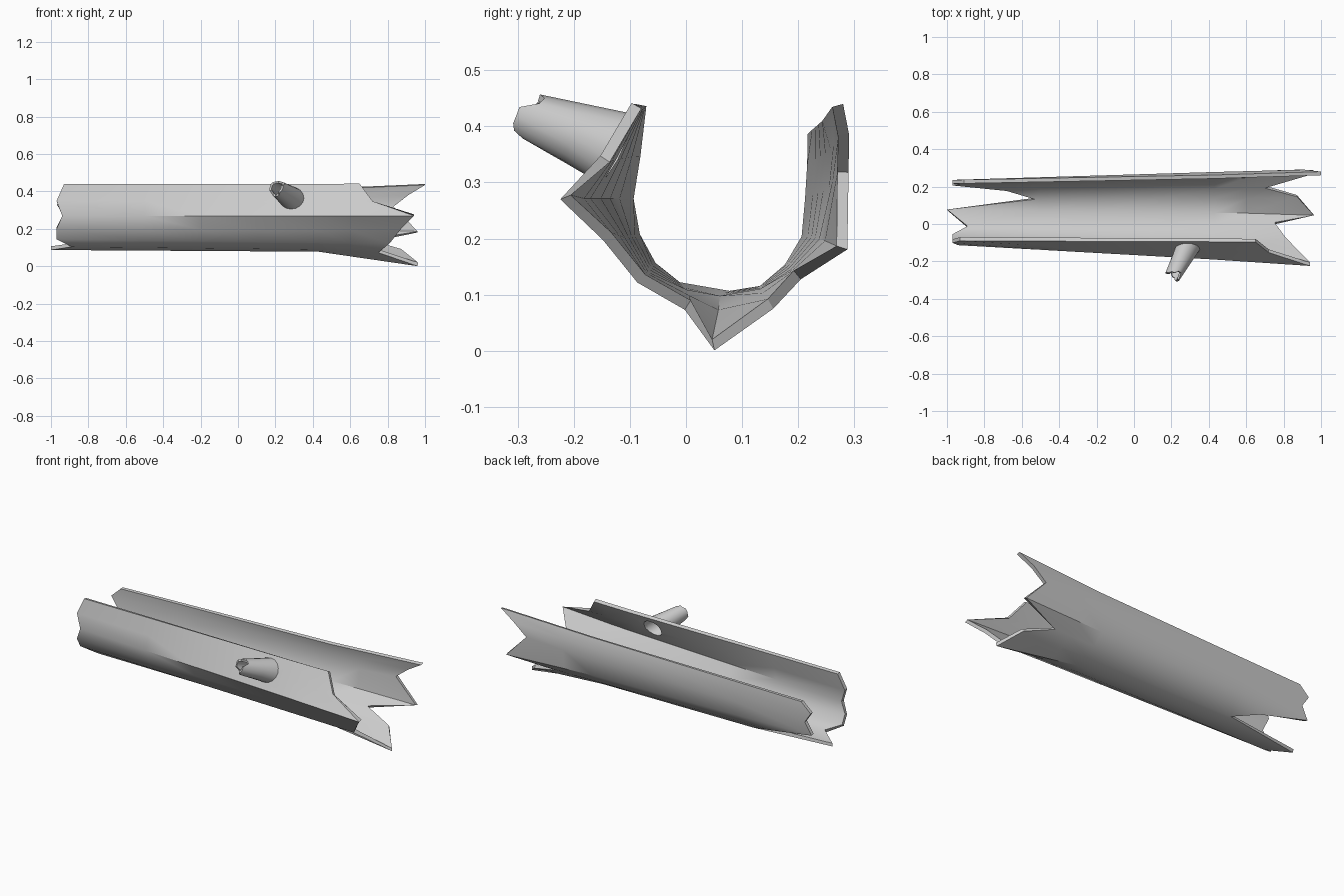
import bpy, bmesh, math
from mathutils import Vector

if "Cube" in bpy.data.objects:
    bpy.data.objects.remove(bpy.data.objects["Cube"], do_unlink=True)

grey = bpy.data.materials.new("pale_grey")
grey.use_nodes = True
grey.diffuse_color = (0.6, 0.6, 0.6, 1)
grey.node_tree.nodes["Principled BSDF"].inputs["Base Color"].default_value = (0.6, 0.6, 0.6, 1)


def make_object(name, bm):
    mesh = bpy.data.meshes.new(name)
    bm.to_mesh(mesh)
    bm.free()
    obj = bpy.data.objects.new(name, mesh)
    bpy.context.collection.objects.link(obj)
    mesh.materials.append(grey)
    return obj


def bake_and_smooth(obj, angle):
    # apply the modifiers, then smooth while keeping rims and creases sharp
    graph = bpy.context.evaluated_depsgraph_get()
    mesh = bpy.data.meshes.new_from_object(obj.evaluated_get(graph))
    obj.modifiers.clear()
    obj.data = mesh
    bpy.ops.object.select_all(action='DESELECT')
    obj.select_set(True)
    bpy.context.view_layer.objects.active = obj
    bpy.ops.object.shade_smooth_by_angle(angle=math.radians(angle))


def loft(bm, rows, closed=False):
    grid = [[bm.verts.new(p) for p in row] for row in rows]
    pairs = list(zip(grid, grid[1:] + grid[:1])) if closed else list(zip(grid, grid[1:]))
    for a, b in pairs:
        for j in range(len(a) - 1):
            bm.faces.new((a[j], b[j], b[j + 1], a[j + 1]))


# Bark strips, front rim round the underside to back rim:
# (y, z) at the narrow end, past the middle and at the wide end, then x of both broken ends
strips = [
    ((-.09, .44), (-.095, .44), (-.10, .445), -.93, .65),
    ((-.10, .35), (-.145, .35), (-.16, .345), -.97, .72),
    ((-.11, .27), (-.19, .27), (-.228, .27), -.94, .94),
    ((-.10, .20), (-.125, .19), (-.155, .20), -.97, .87),
    ((-.07, .145), (-.08, .125), (-.09, .12), -.97, .81),
    ((-.02, .105), (-.005, .09), (0, .06), -.89, .75),
    ((.075, .087), (.06, .078), (.05, -.005), -1, .96),
    ((.14, .10), (.14, .092), (.16, .07), -.53, .87),
    ((.19, .145), (.2, .13), (.21, .125), -.68, .7),
    ((.225, .2), (.255, .19), (.29, .18), -.97, .96),
    ((.23, .27), (.275, .29), (.296, .33), -.93, .83),
    ((.235, .33), (.278, .36), (.293, .39), -.97, .91),
    ((.235, .385), (.262, .415), (.28, .44), -.91, 1),
]
MID = .43


def strip_point(strip, x):
    a, m, b = (Vector(p) for p in strip[:3])
    p = a.lerp(m, (x + 1) / (MID + 1)) if x < MID else m.lerp(b, (x - MID) / (1 - MID))
    return (x, p.x, p.y)


bm = bmesh.new()
loft(bm, [[strip_point(s, x) for x in (s[3], -.5, -.2, .1, MID, .6, s[4])] for s in strips])
log = make_object("hollow_log", bm)
solid = log.modifiers.new("thickness", 'SOLIDIFY')
solid.thickness = .02
solid.offset = -1

# Branch stub: an oblique tapered tube leaving the front wall
base, tip = Vector((.285, -.135, .365)), Vector((.21, -.272, .416))
axis = (tip - base).normalized()
base_u, base_v = Vector((1, 0, 0)), Vector((0, .45, .89))
tip_u = axis.cross(Vector((0, 0, 1))).normalized() * -1
tip_v = tip_u.cross(axis).normalized()
if tip_v.z < 0:
    tip_v.negate()
SIDES = 16


def ring_point(i, t, shrink=0.0):
    a = math.tau * i / SIDES
    c, s = math.cos(a), math.sin(a)
    low = base + (.068 - shrink) * (base_u * c + base_v * s) - axis * .008
    high = tip + (.043 - shrink) * (tip_u * c + tip_v * s)
    return low.lerp(high, t)


bm = bmesh.new()
rows = []
for i in range(SIDES):
    end = 1 + (.06, -.1, .0, .08)[i // 2 % 4]   # ragged broken rim
    rows.append([ring_point(i, 0), ring_point(i, .45), ring_point(i, end),
                 ring_point(i, end, .012), ring_point(i, .45, .012),
                 ring_point(i, 0, .012), ring_point(i, 0)])
loft(bm, rows, closed=True)
bmesh.ops.remove_doubles(bm, verts=bm.verts, dist=.0001)
bmesh.ops.recalc_face_normals(bm, faces=bm.faces)
branch = make_object("branch_stub", bm)

# Knot hole through the wall behind the branch
bm = bmesh.new()
loops = [[bm.verts.new(ring_point(i, 0, .012) + axis * d) for i in range(SIDES)] for d in (-.06, .05)]
for i in range(SIDES):
    k = (i + 1) % SIDES
    bm.faces.new((loops[0][i], loops[0][k], loops[1][k], loops[1][i]))
bm.faces.new(loops[0])
bm.faces.new(loops[1])
bmesh.ops.recalc_face_normals(bm, faces=bm.faces)
cutter = make_object("knot_hole_cutter", bm)
cutter.hide_render = True
cut = log.modifiers.new("knot_hole", 'BOOLEAN')
cut.operation = 'DIFFERENCE'
cut.solver = 'EXACT'
cut.object = cutter

bake_and_smooth(log, 32)
bake_and_smooth(branch, 40)
bpy.data.objects.remove(cutter, do_unlink=True)
